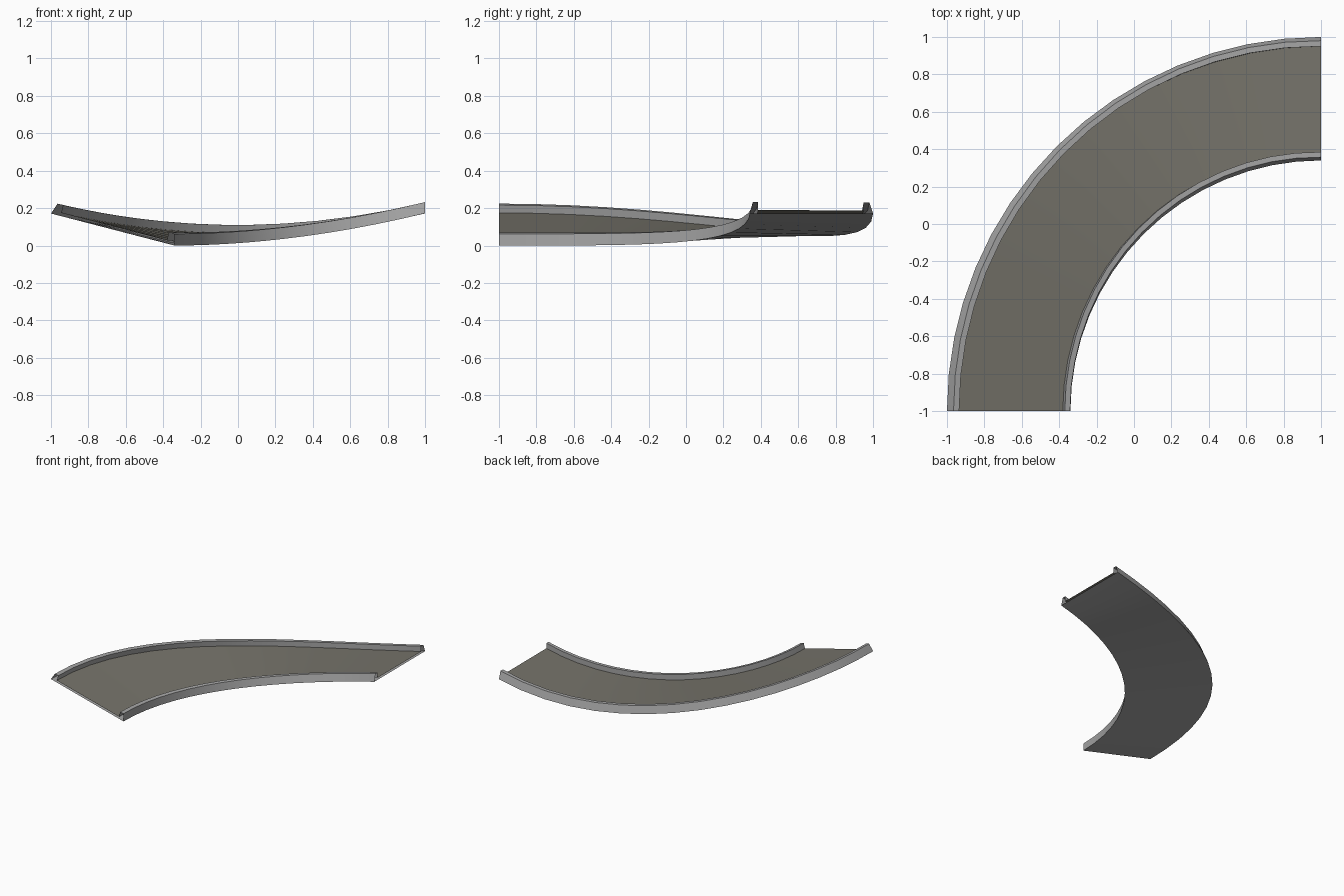
import bpy, bmesh, math

if "Cube" in bpy.data.objects:
    bpy.data.objects.remove(bpy.data.objects["Cube"])

def material(name, rgb):
    m = bpy.data.materials.new(name)
    m.diffuse_color = (*rgb, 1)
    m.use_nodes = True
    m.node_tree.nodes["Principled BSDF"].inputs["Base Color"].default_value = m.diffuse_color
    return m

mats = [material("rail_grey", (0.37, 0.37, 0.37)),
        material("road_olive_grey", (0.18, 0.172, 0.145))]

R_IN, R_OUT, SEG = 1.34, 2.0, 16
CX, CY = 1.0, -1.0            # centre of the quarter turn

# Cross-section: distance from the inner edge, height above the underside,
# and the material of the strip that leads to the next point
profile = [(0.0, 0.0, 0), (0.017, 0.06, 0), (0.045, 0.06, 0), (0.045, 0.017, 1),
           (0.61, 0.017, 0), (0.61, 0.06, 0), (0.64, 0.06, 0), (0.66, 0.0, 0)]

bm = bmesh.new()
rings = []
for i in range(SEG + 1):
    a = math.pi / 2 * i / SEG
    c, s = math.cos(a), math.sin(a)
    # inner edge climbs, outer edge dips then climbs, so the bank flattens out
    z_in = 0.172 * (1 - c) ** 1.9
    x_out = CX - R_OUT * c
    z_out = 0.05 + 0.121 * x_out * x_out
    slope = (z_out - z_in) / (R_OUT - R_IN)
    tilt = math.atan(slope)
    ring = []
    for d, h, _ in profile:
        r = R_IN + d - h * math.sin(tilt)
        z = z_in + d * slope + h * math.cos(tilt)
        ring.append(bm.verts.new((CX - r * c, CY + r * s, z)))
    rings.append(ring)

# Strips along the curve, wound outwards
n = len(profile)
for r0, r1 in zip(rings, rings[1:]):
    for j in range(n):
        k = (j + 1) % n
        f = bm.faces.new((r0[j], r0[k], r1[k], r1[j]))
        f.material_index = profile[j][2]

# Ends stay open so pieces can join; temporary caps only settle the normals
caps = [bm.faces.new(ring) for ring in (rings[0], rings[-1])]
bmesh.ops.recalc_face_normals(bm, faces=bm.faces)
bmesh.ops.delete(bm, geom=caps, context='FACES_ONLY')

mesh = bpy.data.meshes.new("banked_track")
bm.to_mesh(mesh)
bm.free()
for m in mats:
    mesh.materials.append(m)
track = bpy.data.objects.new("banked_track", mesh)
bpy.context.collection.objects.link(track)
bpy.context.view_layer.objects.active = track
track.select_set(True)
bpy.ops.object.shade_smooth_by_angle(angle=math.radians(30))
